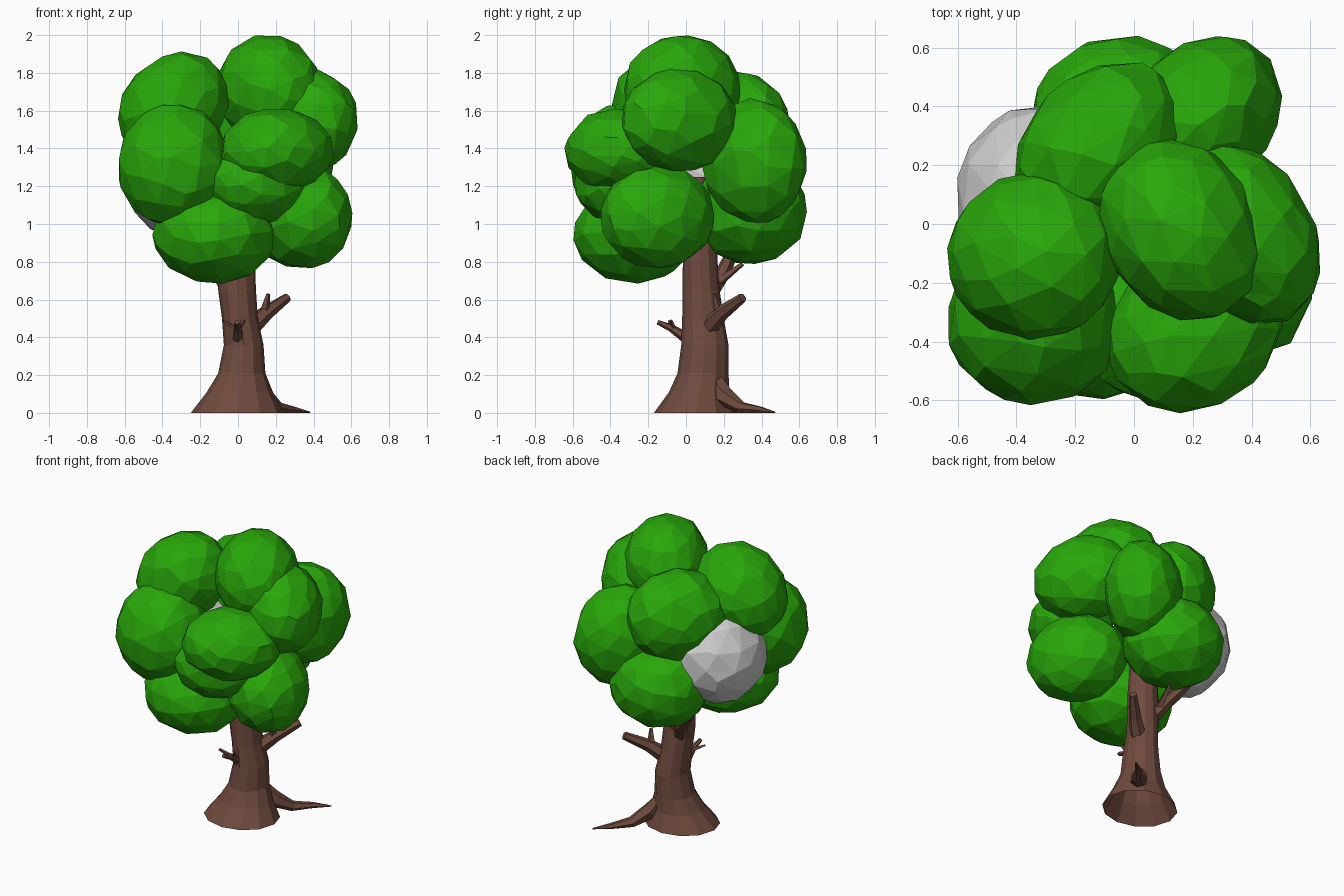
import bpy, bmesh, math, random
from mathutils import Vector, Euler, Matrix

if "Cube" in bpy.data.objects:
    bpy.data.objects.remove(bpy.data.objects["Cube"])

random.seed(4)


def material(name, rgb):
    m = bpy.data.materials.new(name)
    m.diffuse_color = (*rgb, 1)
    m.use_nodes = True
    m.node_tree.nodes["Principled BSDF"].inputs["Base Color"].default_value = m.diffuse_color
    return m


GREEN = material("leaf_green", (0.022, 0.39, 0.003))
BROWN = material("bark_brown", (0.16, 0.070, 0.048))
GREY = material("pale_grey", (0.62, 0.62, 0.62))


def add_object(name, bm, mat):
    me = bpy.data.meshes.new(name)
    bm.to_mesh(me)
    bm.free()
    me.materials.append(mat)
    ob = bpy.data.objects.new(name, me)
    bpy.context.collection.objects.link(ob)
    return ob


def skin_rings(bm, rings, capped=True):
    """Join rings of points into a tube, optionally closed at the start."""
    rings = [[bm.verts.new(p) for p in ring] for ring in rings]
    n = len(rings[0])
    for a, b in zip(rings, rings[1:]):
        for i in range(n):
            j = (i + 1) % n
            bm.faces.new((a[i], a[j], b[j], b[i]))
    if capped:
        bm.faces.new(rings[0][::-1])
    bm.faces.new(rings[-1])
    bmesh.ops.recalc_face_normals(bm, faces=bm.faces)


def tube(name, path, sides=6):
    """Tapered limb; path holds (x, y, z, radius)."""
    pts = [Vector(p[:3]) for p in path]
    rings = []
    for k, p in enumerate(pts):
        d = (pts[min(k + 1, len(pts) - 1)] - pts[max(k - 1, 0)]).normalized()
        u = d.cross(Vector((0.3, -0.8, 0.5))).normalized()
        v = d.cross(u)
        ring = []
        for i in range(sides):
            t = math.tau * i / sides
            q = p + (u * math.cos(t) + v * math.sin(t)) * path[k][3]
            q.z = max(q.z, 0)
            ring.append(q)
        rings.append(ring)
    bm = bmesh.new()
    skin_rings(bm, rings)
    return add_object(name, bm, BROWN)


def clump(name, centre, radii, yaw=0, tilt=0, mat=GREEN):
    """Faceted, slightly irregular leaf ball."""
    bm = bmesh.new()
    bmesh.ops.create_icosphere(bm, subdivisions=3, radius=1)
    turn = Euler([random.uniform(0, 3) for _ in range(3)]).to_matrix()
    spin = (Matrix.Rotation(math.radians(yaw), 3, 'Z')
            @ Matrix.Rotation(math.radians(tilt), 3, 'Y'))
    for v in bm.verts:
        p = turn @ v.co * random.uniform(0.995, 1.025)
        p = Vector([q * r for q, r in zip(p, radii)])
        v.co = spin @ p + Vector(centre)
    ob = add_object(name, bm, mat)
    mod = ob.modifiers.new("facets", 'DECIMATE')
    mod.ratio = 0.45
    bpy.context.view_layer.objects.active = ob
    bpy.ops.object.modifier_apply(modifier=mod.name)


# Flared hollow-footed trunk: z, centre x, centre y, radius x, radius y
sections = [(0, -.005, .05, .245, .22), (.11, .01, .07, .175, .16),
            (.21, .02, .09, .125, .135), (.36, .03, .10, .105, .125),
            (.5, .01, .09, .095, .11), (.65, -.005, .08, .10, .098),
            (.8, -.01, .075, .10, .092), (1.0, -.01, .075, .085, .085),
            (1.25, 0, .05, .06, .06)]
bm = bmesh.new()
skin_rings(bm, [[(cx + rx * math.cos(math.tau * i / 12),
                  cy + ry * math.sin(math.tau * i / 12), z) for i in range(12)]
                for z, cx, cy, rx, ry in sections], capped=False)
add_object("trunk", bm, BROWN)

# Root running out to the back right
tube("root", [(.07, .15, .18, .045), (.13, .20, .09, .055), (.21, .29, .025, .035),
              (.29, .39, .014, .022), (.38, .47, .003, .004)])

# Branches and their twigs
tube("right_branch", [(.05, .11, .44, .055), (.15, .19, .53, .04), (.26, .30, .61, .025)])
tube("right_twig", [(.14, .18, .53, .028), (.16, .15, .63, .010)], 4)
tube("front_branch", [(0, .03, .38, .035), (0, -.08, .45, .02), (-.005, -.15, .48, .013)])
tube("front_twig_left", [(0, -.06, .44, .015), (-.08, -.09, .485, .008)], 4)
tube("front_twig_right", [(0, -.06, .44, .013), (.035, -.08, .49, .008)], 4)
tube("back_branch", [(-.02, .10, .60, .05), (-.10, .19, .73, .04),
                     (-.20, .25, .86, .035), (-.28, .22, 1.05, .025)])
tube("back_twig", [(-.06, .16, .68, .025), (-.04, .30, .79, .012)], 4)

# Leaf clumps: centre, radii, turn about the vertical and sideways tilt in degrees
clumps = {
    "crown_top": ((.16, -.02, 1.715), (.26, .32, .285), 30),
    "crown_upper_left": ((-.34, -.11, 1.615), (.315, .28, .265), 0, -45),
    "crown_front_left": ((-.34, -.33, 1.31), (.295, .28, .325)),
    "crown_front_right": ((.205, -.36, 1.385), (.31, .262, .225), 33),
    "crown_front_middle": ((.09, -.325, 1.22), (.285, .26, .22), 30),
    "crown_low_front": ((-.125, -.275, .945), (.325, .315, .255)),
    "crown_low_right": ((.335, -.15, 1.04), (.252, .315, .275), 30),
    "crown_upper_right": ((.37, -.035, 1.55), (.24, .325, .27), 30),
    "crown_back_right": ((.225, .36, 1.33), (.305, .24, .33), 45),
    "crown_back": ((-.115, .255, 1.51), (.325, .25, .30), 48),
    "crown_low_back": ((-.035, .335, 1.07), (.32, .305, .28)),
}
for name, spec in clumps.items():
    clump(name, *spec)

# The single pale clump at the back left
clump("crown_pale", (-.31, .09, 1.245), (.29, .315, .31), mat=GREY)
